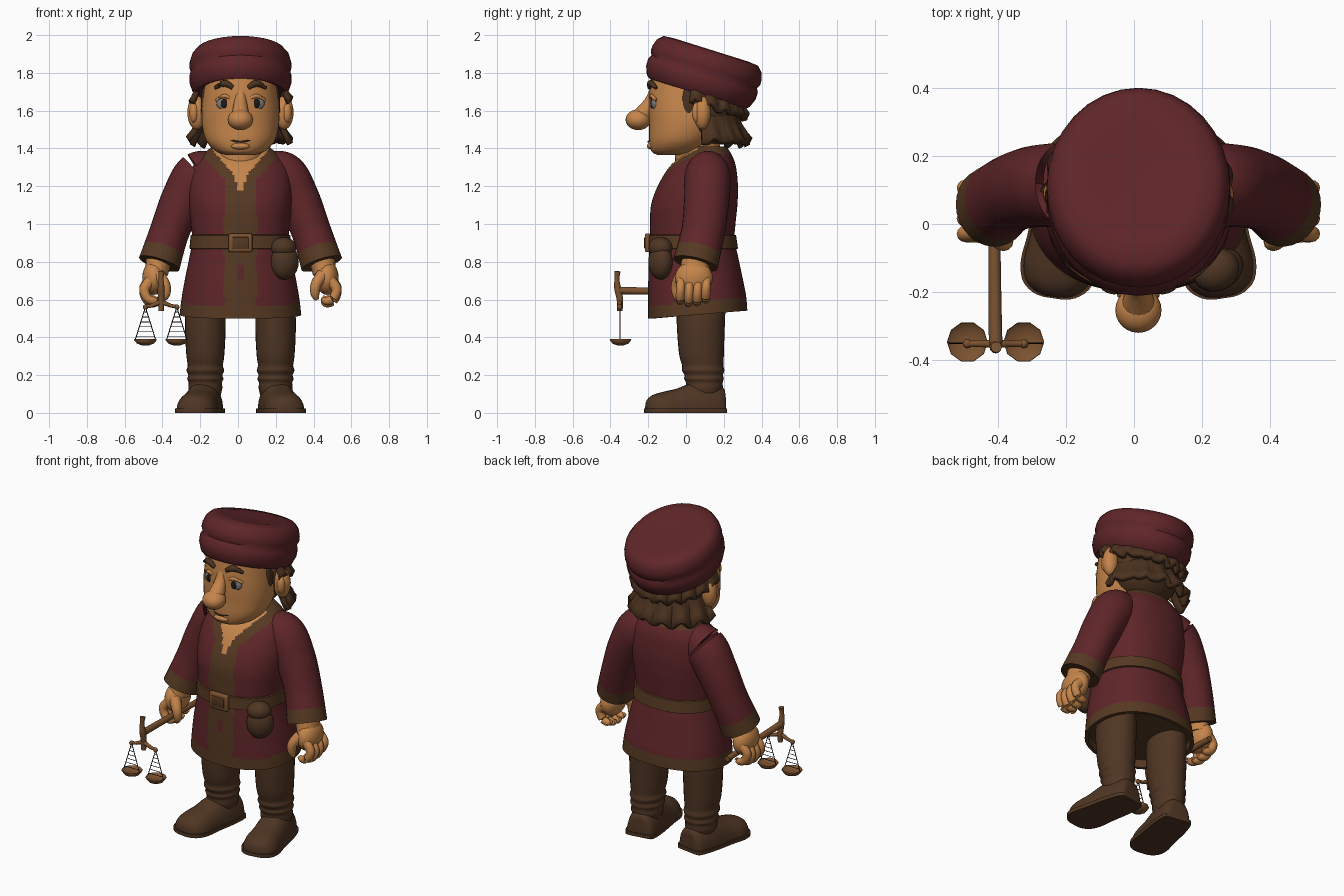
import bpy, bmesh, math
from mathutils import Vector as V

if "Cube" in bpy.data.objects:
    bpy.data.objects.remove(bpy.data.objects["Cube"])

def material(name, r, g, b):
    m = bpy.data.materials.new(name)
    m.diffuse_color = (r, g, b, 1)
    m.use_nodes = True
    m.node_tree.nodes["Principled BSDF"].inputs["Base Color"].default_value = m.diffuse_color
    return m

MAROON = material("maroon_cloth", .115, .019, .022)
SKIN = material("skin", .56, .235, .07)
TRIM = material("brown_trim", .092, .041, .016)
BROWN = material("dark_brown_leather", .078, .036, .017)
HAIR = material("brown_hair", .07, .032, .014)
WOOD = material("wood", .2, .085, .03)
DARK = material("near_black", .012, .009, .008)
GREY = material("eye_grey", .2, .2, .2)
SHIFT = .013  # body sits slightly right of centre

def finish(name, bm, mats, rule=None, angle=50):
    bmesh.ops.recalc_face_normals(bm, faces=bm.faces)
    if rule:
        for f in bm.faces:
            f.material_index = rule(f.calc_center_median())
    me = bpy.data.meshes.new(name)
    bm.to_mesh(me)
    bm.free()
    for m in mats if isinstance(mats, list) else [mats]:
        me.materials.append(m)
    me.shade_smooth()
    me.set_sharp_from_angle(angle=math.radians(angle))
    ob = bpy.data.objects.new(name, me)
    ob.location.x = SHIFT
    bpy.context.collection.objects.link(ob)
    return ob

def loft(name, rings, mats, rule=None, caps=True, closed=True, angle=50):
    bm = bmesh.new()
    vs = [[bm.verts.new(p) for p in r] for r in rings]
    n = len(vs[0])
    for a, b in zip(vs, vs[1:]):
        for i in range(n if closed else n - 1):
            j = (i + 1) % n
            bm.faces.new((a[i], a[j], b[j], b[i]))
    if caps:
        bm.faces.new(vs[0])
        bm.faces.new(vs[-1])
    return finish(name, bm, mats, rule, angle)

def smooth_rows(rows, k):
    """Catmull-Rom interpolation of rows of numbers, k steps per span."""
    out = []
    for i in range(len(rows) - 1):
        q = [rows[max(0, min(len(rows) - 1, i + d))] for d in (-1, 0, 1, 2)]
        for s in range(k):
            t = s / k
            out.append([b + .5 * t * (c - a + t * (2*a - 5*b + 4*c - d + t * (3*(b - c) + d - a)))
                        for a, b, c, d in zip(*q)])
    return out + [list(rows[-1])]

def ring(z, rx, y0, y1, x=0, e=2.0, n=32, skew=0):
    pts = []
    for i in range(n):
        a = 2 * math.pi * i / n
        c, s = math.cos(a), math.sin(a)
        px = rx * math.copysign(abs(c) ** (2 / e), c)
        py = (y0 + y1) / 2 + (y1 - y0) / 2 * math.copysign(abs(s) ** (2 / e), s)
        pts.append(V((x + px, py, z + skew * py)))
    return pts

def tube(name, rows, mats, k=4, n=16, rule=None):
    """Rows are x, y, z, radius a, radius b."""
    rows = smooth_rows([r if len(r) == 5 else (*r, r[3]) for r in rows], k)
    P = [V(r[:3]) for r in rows]
    rings = []
    for i, r in enumerate(rows):
        t = (P[min(i + 1, len(P) - 1)] - P[max(i - 1, 0)]).normalized()
        ref = V((0, 0, 1)) if abs(t.x) > .8 else V((1, 0, 0))
        a = (ref - t * ref.dot(t)).normalized()
        b = t.cross(a)
        rings.append([P[i] + a * r[3] * math.cos(u) + b * r[4] * math.sin(u)
                      for u in (2 * math.pi * j / n for j in range(n))])
    return loft(name, rings, mats, rule)

def ball(name, c, r, mat, rz=0, n=24):
    bm = bmesh.new()
    bmesh.ops.create_uvsphere(bm, u_segments=n, v_segments=n // 2, radius=1)
    for v in bm.verts:
        x, y, z = v.co.x * r[0], v.co.y * r[1], v.co.z * r[2]
        v.co = (c[0] + x * math.cos(rz) - y * math.sin(rz),
                c[1] + x * math.sin(rz) + y * math.cos(rz), c[2] + z)
    return finish(name, bm, mat)

def box(name, c, size, mat, bevel=.008):
    bm = bmesh.new()
    bmesh.ops.create_cube(bm, size=1)
    for v in bm.verts:
        v.co = [c[i] + v.co[i] * size[i] for i in range(3)]
    bmesh.ops.bevel(bm, geom=bm.edges[:], offset=bevel, segments=2, affect='EDGES', profile=.5)
    return finish(name, bm, mat)

# Tunic with neck opening, front band, collar and hem
BODY = [(.515, .322, -.20, .325), (.60, .312, -.20, .318), (.70, .295, -.20, .30),
        (.85, .265, -.195, .27), (.91, .255, -.19, .256), (1.0, .262, -.19, .262),
        (1.1, .272, -.185, .272), (1.2, .275, -.15, .275), (1.3, .255, -.09, .265),
        (1.36, .21, -.025, .245), (1.41, .15, .035, .215)]
def tunic_rule(p):
    x, z = abs(p.x), p.z
    if p.y < .06:
        v = (z - 1.145) * .3 if z < 1.26 else .035 + (z - 1.26) * .85
        if z > 1.145 and x < v:
            return 2
        if x < .086 + max(0, z - 1.24) * .95 and not (z < .78 and x < .009):
            return 1
    return 1 if z - .08 * p.y < .585 or z > 1.375 else 0
rows = smooth_rows(BODY, 9)
rings = [ring(*r, e=2.25, n=144, skew=.08 * max(0, (.9 - r[0]) / .38)) for r in rows]
under = [[V((p.x * .93, .06 + (p.y - .06) * .93, p.z + d)) for p in rings[0]] for d in (0, .05)]
loft("tunic", under[::-1] + rings, [MAROON, TRIM, SKIN], tunic_rule)

# Belt, buckle and pouch
loft("belt", [ring(z, rx + d, y0 - d, y1 + d, e=2.25, n=64) for z, rx, y0, y1, d in
              [(.865, .262, -.194, .268, -.004), (.87, .262, -.194, .267, .008),
               (.94, .256, -.19, .257, .008), (.945, .256, -.19, .257, -.004)]], TRIM, angle=40)
box("buckle_frame", (0, -.203, .9), (.125, .03, .098), WOOD)
box("buckle_plate", (0, -.216, .9), (.085, .012, .06), TRIM, .004)
ball("pouch", (.235, -.135, .80), (.078, .06, .095), BROWN, .5)
ball("pouch_flap", (.228, -.135, .875), (.07, .062, .055), BROWN, .5)

# Neck and head
loft("neck", [ring(1.30, .13, -.055, .19), ring(1.38, .12, -.06, .18), ring(1.5, .12, -.06, .18)], SKIN)
HEAD = [(1.365, .075, -.15, .04), (1.385, .13, -.183, .08), (1.44, .182, -.195, .14),
        (1.52, .203, -.195, .19), (1.6, .205, -.198, .21), (1.7, .195, -.195, .22), (1.82, .18, -.18, .22)]
loft("head", [ring(*r, e=2.15, n=40) for r in smooth_rows(HEAD, 4)], SKIN)
ball("nose", (0, -.253, 1.552), (.068, .067, .055), SKIN)
tube("nose_bridge", [(0, -.165, 1.70, .03), (0, -.19, 1.64, .035), (0, -.235, 1.57, .05)], SKIN)
ball("lower_lip", (0, -.185, 1.412), (.05, .022, .018), SKIN)
tube("mouth", [(-.065, -.182, 1.447, .003), (0, -.2, 1.435, .005), (.065, -.182, 1.447, .003)], HAIR, n=8)
for s in (1, -1):
    ball("eye", (s * .085, -.163, 1.638), (.042, .022, .036), GREY)
    ball("iris", (s * .083, -.181, 1.638), (.021, .008, .025), DARK, n=16)
    tube("eyelid", [(s * .042, -.182, 1.66, .008), (s * .085, -.182, 1.678, .011), (s * .13, -.158, 1.655, .008)], SKIN, n=10)
    tube("eyebrow", [(s * .04, -.192, 1.722, .012), (s * .085, -.187, 1.745, .018),
                     (s * .135, -.158, 1.72, .008)], HAIR, n=10)
    ball("ear", (s * .232, .085, 1.59), (.05, .045, .09), SKIN, s * .4)
    ball("inner_ear", (s * .245, .06, 1.59), (.025, .03, .055), SKIN, s * .4)
    ball("sideburn", (s * .187, .012, 1.64), (.022, .036, .095), HAIR)

# Hair: back mass and two flared, scalloped layers
ball("hair_back", (0, .095, 1.6), (.22, .175, .2), HAIR)
def hair_layer(name, half, top, bottom, tilt, waves):
    n, rings = 120, []
    for t in (0, .25, .5, .75, 1):
        row = []
        for i in range(n + 1):
            a = math.radians(half) * (2 * i / n - 1)
            w = abs(math.sin(waves * a)) + .5 * math.sin(2.3 * waves * a)
            r = top[0] + (bottom[0] - top[0]) * t ** 1.6 + .014 * w * t
            y = r * math.cos(a)
            z = top[1] + (bottom[1] - top[1]) * t + .028 * (w - .5) * t * t - tilt * y
            row.append(V((r * math.sin(a), .06 + y, z)))
        rings.append(row)
    ob = loft(name, rings, HAIR, caps=False, closed=False)
    m = ob.modifiers.new("thickness", 'SOLIDIFY')
    m.thickness, m.offset = .03, 0
hair_layer("upper_hair", 97, (.225, 1.735), (.25, 1.635), .3, 9)
hair_layer("lower_hair", 84, (.20, 1.60), (.265, 1.435), .03, 7)

# Tilted round hat
ct, st = math.cos(.304), math.sin(.304)
HAT = [(.2, .02), (.268, 0), (.285, .015), (.303, .06), (.304, .10), (.293, .122), (.304, .145),
       (.302, .175), (.29, .21), (.262, .238), (.2, .243), (.1, .235), (.01, .232)]
def hat_point(r, h, a):
    u = r * math.sin(a)
    return V((.89 * r * math.cos(a), .06 + u * ct + h * st, 1.69 - u * st + h * ct))
loft("hat", [[hat_point(r, h, 2 * math.pi * i / 32) for i in range(32)] for r, h in HAT], MAROON)

for s in (1, -1):
    # Sleeve with a cuff
    end, d = V((s * .43, .05, .79)), V((s * .3, -.21, -.93))
    tube("sleeve", [(s * .12, .12, 1.30, .08, .08), (s * .22, .115, 1.26, .125, .12),
                    (s * .305, .11, 1.13, .115, .12), (s * .375, .09, .96, .105, .115),
                    (s * .43, .05, .79, .112, .12)], [MAROON, TRIM], k=10, n=28,
         rule=lambda p: int((p - end).dot(d) > -.085))
    # Hand: wrist, palm, curled fingers and thumb
    tube("wrist", [(s * .425, .055, .85, .07), (s * .445, .045, .74, .062, .08)], SKIN)
    ball("palm", (s * .458, .042, .715), (.062, .1, .09), SKIN)
    for i in range(4):
        y, up = -.025 + .045 * i, (.012, 0, .004, .02)[i]
        tube("finger", [(s * .475, y, .70, .03, .025), (s * .508, y - .004, .645 + up, .027, .024),
                        (s * .492, y - .006, .595 + up, .024), (s * .455, y - .006, .58 + up, .021),
                        (s * .432, y - .006, .592 + up, .012)], SKIN, n=12)
    tube("thumb", [(s * .435, -.02, .73, .035), (s * .40, -.05, .68, .029),
                   (s * .395, -.05, .63, .024), (s * .405, -.045, .60, .012)], SKIN, n=12)
    # Trouser leg with folds at the ankle
    LEG = [(.58, .10, -.05, .21), (.5, .107, -.05, .207), (.4, .106, -.045, .203), (.3, .10, -.035, .2),
           (.25, .093, -.02, .198), (.225, .1, -.022, .203), (.2, .09, -.008, .196), (.18, .096, -.01, .2),
           (.16, .088, 0, .194), (.13, .09, 0, .194), (.09, .08, .01, .18)]
    loft("trouser_leg", [ring(*r, x=s * .186, n=28) for r in smooth_rows(LEG, 3)], BROWN, angle=70)
    # Boot and sole, toes turned out
    BOOT = [(.205, .05, .1), (.19, .08, .14), (.1, .095, .165), (.02, .098, .155), (-.05, .1, .128),
            (-.12, .105, .112), (-.175, .09, .095), (-.205, .055, .07), (-.214, .02, .04)]
    def foot(x, y, z):
        return V((s * (.2 + x - (y - .05) * .19), y + x * .15, z))
    rows = smooth_rows(BOOT, 3)
    loft("boot", [[foot(w * math.copysign(abs(math.cos(a)) ** .8, math.cos(a)), y, .012 + (h - .012) * max(0, math.sin(a)))
                   for a in (math.pi * i / 16 for i in range(17))] for y, w, h in rows], BROWN)
    edge = [(w + .008, y * 1.02) for y, w, h in rows]
    outline = edge + [(-x, y) for x, y in edge[::-1]]
    loft("boot_sole", [[foot(x, y, z) for x, y in outline] for z in (0, .022)], BROWN, angle=35)

# Carried balance: handle, post, beam, ladders and pans
tube("handle", [(-.423, .18, .635, .017), (-.423, -.1, .642, .018), (-.42, -.35, .648, .02)], WOOD, n=12)
tube("post", [(-.42, -.35, .54, .014), (-.42, -.35, .60, .017), (-.42, -.362, .66, .018),
              (-.42, -.366, .71, .013), (-.418, -.362, .75, .016)], WOOD, n=12)
tube("beam", [(-.508, -.352, .562, .009), (-.47, -.352, .568, .01), (-.42, -.352, .585, .013),
              (-.37, -.352, .568, .01), (-.33, -.352, .562, .009)], WOOD, n=10)
for x in (-.503, -.337):
    ball("beam_knob", (x, -.352, .56), (.014, .014, .014), WOOD, n=12)
    for s in (1, -1):
        tube("string", [(x, -.35, .56, .0025), (x + s * .053, -.35, .39, .0025)], DARK, k=1, n=6)
    for i in range(1, 7):
        h = .053 * i / 6.5
        tube("rung", [(x - h, -.35, .56 - .17 * i / 6.5, .002), (x + h, -.35, .56 - .17 * i / 6.5, .002)], DARK, k=1, n=6)
    loft("pan", [[V((x + r * math.cos(math.pi * i / 5), -.347 + r * math.sin(math.pi * i / 5), z)) for i in range(10)]
                 for r, z in [(.01, .378), (.045, .38), (.059, .392), (.06, .386), (.045, .367), (.02, .358)]], WOOD)
